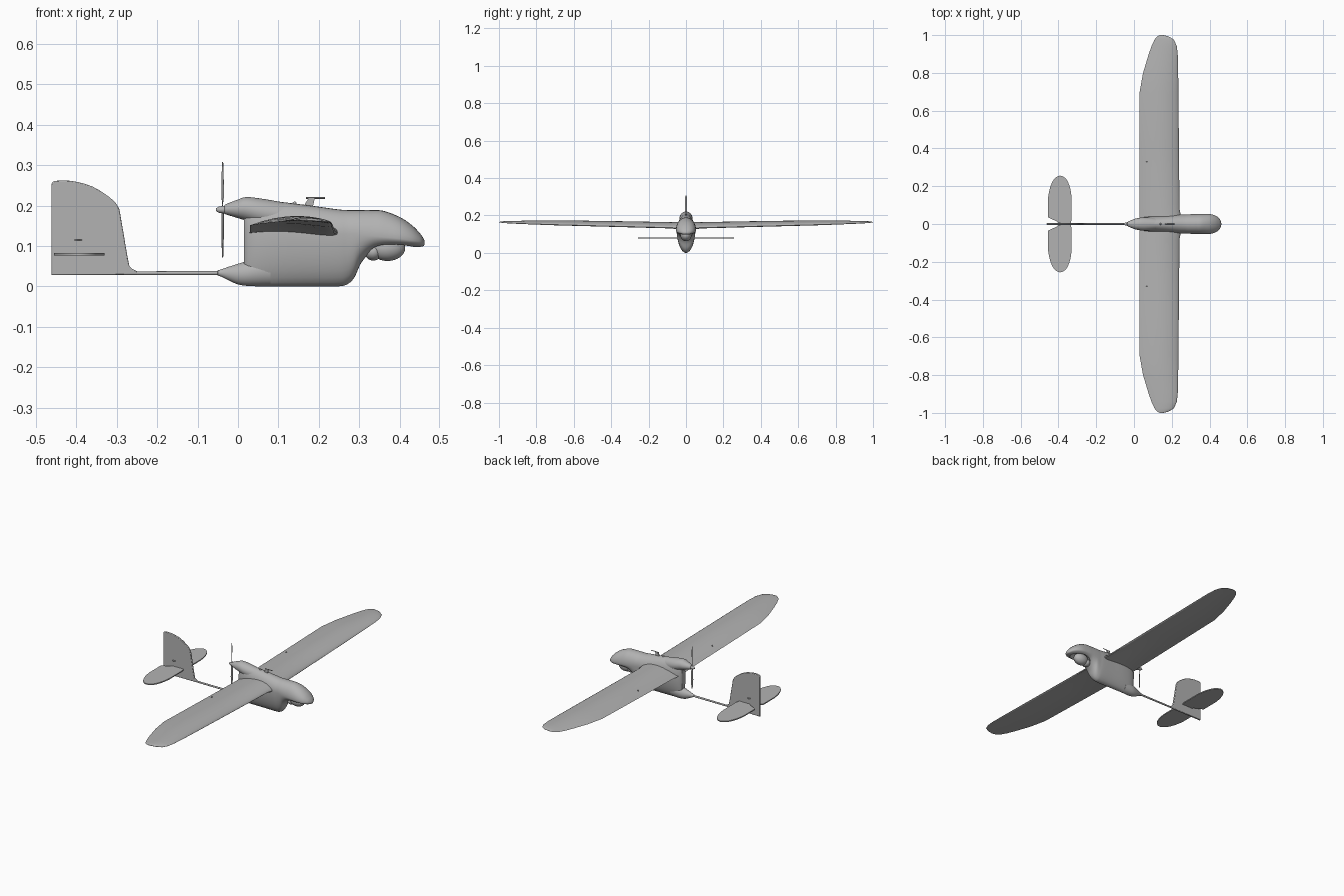
import bpy, bmesh, math
from mathutils import Vector, Matrix

cube = bpy.data.objects.get("Cube")
if cube:
    bpy.data.objects.remove(cube, do_unlink=True)

grey = bpy.data.materials.new("airframe grey")
grey.use_nodes = True
COLOUR = (0.45, 0.45, 0.45, 1)
grey.diffuse_color = COLOUR
grey.node_tree.nodes["Principled BSDF"].inputs["Base Color"].default_value = COLOUR
parts = []


def add(name, bm):
    bmesh.ops.recalc_face_normals(bm, faces=bm.faces)
    mesh = bpy.data.meshes.new(name)
    bm.to_mesh(mesh)
    bm.free()
    mesh.materials.append(grey)
    ob = bpy.data.objects.new(name, mesh)
    bpy.context.collection.objects.link(ob)
    parts.append(ob)
    return ob


def smooth(pts, n=5):
    """Catmull-Rom interpolation of equal-length tuples."""
    out = []
    for i in range(len(pts) - 1):
        a, b, c, d = (Vector(pts[max(0, min(len(pts) - 1, i + k))]) for k in (-1, 0, 1, 2))
        for j in range(n):
            t = j / n
            out.append(b + 0.5 * t * (c - a + t * (2 * a - 5 * b + 4 * c - d
                       + t * (3 * (b - c) + d - a))))
    return out + [Vector(pts[-1])]


def loft(name, rings):
    bm = bmesh.new()
    rows = [[bm.verts.new(p) for p in ring] for ring in rings]
    n = len(rows[0])
    for r, s in zip(rows, rows[1:]):
        for i in range(n):
            bm.faces.new((r[i], r[(i + 1) % n], s[(i + 1) % n], s[i]))
    bm.faces.new(rows[0])
    bm.faces.new(rows[-1])
    return add(name, bm)


def egg(x, bottom, top, half, wide, n=32):
    """Cross-section whose widest point lies at height wide."""
    ring = []
    for i in range(n):
        a = 2 * math.pi * i / n
        s = math.sin(a)
        ring.append((x, half * math.cos(a), wide + s * (top - wide if s > 0 else wide - bottom)))
    return ring


def pod(name, stations):
    return loft(name, [egg(x, b, t, h, (b + t) / 2) for x, b, t, h in smooth(stations)])


def ellipsoid(name, centre, radii):
    bm = bmesh.new()
    bmesh.ops.create_uvsphere(bm, u_segments=32, v_segments=16, radius=1,
                              matrix=Matrix.LocRotScale(Vector(centre), None, Vector(radii)))
    return add(name, bm)


def plate(name, outline, place, thick, offset=0):
    """Flat outline with a given thickness along the remaining axis."""
    return loft(name, [[place(u, v, offset + w) for u, v in outline]
                       for w in (-thick / 2, thick / 2)])


def upright(u, v, w):
    return (u, w, v)


def level(u, v, w):
    return (u, v, w)


# Fuselage: x, bottom, top, half width, height of widest point
body = loft("fuselage", [egg(*s) for s in smooth([
    (0.015, 0.012, 0.205, 0.016, 0.12), (0.025, 0.003, 0.212, 0.026, 0.12),
    (0.05, 0, 0.216, 0.036, 0.125), (0.1, 0, 0.21, 0.043, 0.13),
    (0.18, 0, 0.2, 0.047, 0.13), (0.245, 0, 0.191, 0.05, 0.13),
    (0.27, 0.005, 0.189, 0.05, 0.13), (0.288, 0.022, 0.189, 0.051, 0.13),
    (0.305, 0.058, 0.189, 0.052, 0.128), (0.33, 0.085, 0.189, 0.053, 0.125),
    (0.36, 0.095, 0.187, 0.054, 0.122), (0.4, 0.097, 0.172, 0.053, 0.118),
    (0.43, 0.097, 0.152, 0.045, 0.114), (0.45, 0.098, 0.132, 0.031, 0.111),
    (0.459, 0.1, 0.119, 0.016, 0.109), (0.462, 0.104, 0.112, 0.005, 0.108)])])

# Sensor recess under the nose
cutter = ellipsoid("recess_cutter", (0.375, 0, 0.095), (0.064, 0.041, 0.036))
cutter.hide_render = True
bpy.context.view_layer.objects.active = body
cut = body.modifiers.new("recess", 'BOOLEAN')
cut.operation = 'DIFFERENCE'
cut.solver = 'EXACT'
cut.object = cutter
bpy.ops.object.modifier_apply(modifier=cut.name)
parts.remove(cutter)
bpy.data.objects.remove(cutter, do_unlink=True)
ellipsoid("sensor_ball", (0.37, 0, 0.095), (0.044, 0.03, 0.032))
ellipsoid("sensor_mount", (0.335, 0, 0.085), (0.022, 0.026, 0.021))

# Motor housing, and tail boom flowing out of the belly
pod("motor_housing", [(-0.034, 0.181, 0.199, 0.009), (-0.029, 0.178, 0.204, 0.014),
                      (0, 0.169, 0.215, 0.026), (0.02, 0.163, 0.221, 0.031),
                      (0.06, 0.15, 0.217, 0.035), (0.14, 0.13, 0.203, 0.03)])
pod("tail_boom", [(0.08, 0.002, 0.08, 0.028), (0.03, 0.001, 0.065, 0.027),
                  (0, 0.005, 0.056, 0.021), (-0.025, 0.016, 0.048, 0.013),
                  (-0.05, 0.027, 0.04, 0.006), (-0.08, 0.028, 0.038, 0.005),
                  (-0.45, 0.028, 0.037, 0.004)])


# Wing: y, trailing x, leading x, chord-line height, thickness ratio, camber
def airfoil(y, back, front, z, ratio, camber, n=14):
    chord = front - back
    upper, lower = [], []
    for i in range(n + 1):
        s = (1 - math.cos(math.pi * i / n)) / 2
        h = 5 * ratio * chord * (0.297 * math.sqrt(s) - 0.126 * s - 0.352 * s ** 2
                                 + 0.284 * s ** 3 - 0.1 * s ** 4)
        mid = z + 4 * camber * s * (1 - s)
        upper.append((front - chord * s, y, mid + h))
        lower.append((front - chord * s, y, mid - h))
    return upper + lower[-2:0:-1]


half = [(0, 0.028, 0.25, 0.132, 0.17, 0.016), (0.045, 0.028, 0.248, 0.133, 0.16, 0.017),
        (0.08, 0.03, 0.241, 0.135, 0.12, 0.018), (0.4, 0.03, 0.238, 0.143, 0.11, 0.017),
        (0.7, 0.03, 0.235, 0.151, 0.1, 0.014), (0.8, 0.048, 0.234, 0.154, 0.09, 0.012),
        (0.89, 0.075, 0.232, 0.157, 0.08, 0.009), (0.94, 0.092, 0.227, 0.159, 0.075, 0.007),
        (0.975, 0.108, 0.212, 0.161, 0.07, 0.005), (0.993, 0.122, 0.184, 0.163, 0.07, 0.002),
        (1.0, 0.136, 0.156, 0.164, 0.07, 0)]
mirrored = [(-s[0],) + s[1:] for s in reversed(half[1:])]
loft("wing", [airfoil(*s) for s in mirrored + half])

# Tailplane halves
outline = [(-0.4, 0), (-0.405, 0.012), (-0.455, 0.035)] + [tuple(p) for p in smooth(
    [(-0.455, 0.14), (-0.445, 0.19), (-0.425, 0.235), (-0.392, 0.256),
     (-0.358, 0.237), (-0.338, 0.19), (-0.33, 0.14)], 3)] + [(-0.33, 0.03), (-0.335, 0)]
for side, name in ((1, "tailplane_left"), (-1, "tailplane_right")):
    plate(name, [(x, side * y) for x, y in outline], level, 0.006, 0.08)

# Fin and rudder
fin_edge = smooth([(-0.462, 0.25), (-0.458, 0.259), (-0.44, 0.262), (-0.405, 0.26),
                   (-0.36, 0.247), (-0.32, 0.222), (-0.297, 0.198), (-0.29, 0.17),
                   (-0.272, 0.065), (-0.265, 0.046), (-0.25, 0.038)], 3)
fin = plate("fin", [(-0.462, 0.028)] + [tuple(p) for p in fin_edge] + [(-0.25, 0.029)],
            upright, 0.009)
bevel = fin.modifiers.new("soft edge", 'BEVEL')
bevel.width = 0.0025
bevel.segments = 2

# Pusher propeller
rings = []
for z, width, twist in ((-0.118, 0.003, 70), (-0.11, 0.009, 72), (-0.07, 0.014, 68),
                        (-0.03, 0.011, 55), (0, 0.007, 45)):
    rings.append((z, width, twist))
rings += [(-z, w, 180 - t) for z, w, t in reversed(rings[:-1])]
blade = []
for z, width, twist in rings:
    t = math.radians(twist)
    ring = []
    for i in range(10):
        a = 2 * math.pi * i / 10
        u, v = width / 2 * math.cos(a), 0.0013 * math.sin(a)
        ring.append((-0.038 + u * math.cos(t) - v * math.sin(t),
                     u * math.sin(t) + v * math.cos(t), 0.19 + z))
    blade.append(ring)
loft("propeller", blade)
pod("spinner", [(-0.055, 0.187, 0.193, 0.003), (-0.05, 0.184, 0.196, 0.006),
                (-0.045, 0.182, 0.198, 0.008), (-0.03, 0.18, 0.2, 0.01)])

# Airspeed probe on the spine, with a small stud behind it
plate("probe_mast", [(0.16, 0.195), (0.185, 0.195), (0.19, 0.219), (0.175, 0.219)],
      upright, 0.006)
pod("probe_tube", [(0.168, 0.217, 0.221, 0.002), (0.215, 0.217, 0.221, 0.002)])
ellipsoid("spine_stud", (0.14, 0, 0.205), (0.005, 0.005, 0.005))

# Control horns on the wing and rudder
for side in (1, -1):
    plate("aileron_horn", [(0.06, 0.145), (0.08, 0.15), (0.068, 0.162)],
          upright, 0.003, side * 0.33)
    plate("rudder_horn", [(-0.41, 0), (-0.38, 0), (-0.395, side * 0.012)], level, 0.003, 0.115)

for ob in parts:
    bpy.ops.object.select_all(action='DESELECT')
    ob.select_set(True)
    bpy.context.view_layer.objects.active = ob
    bpy.ops.object.shade_smooth_by_angle(angle=math.radians(40))
